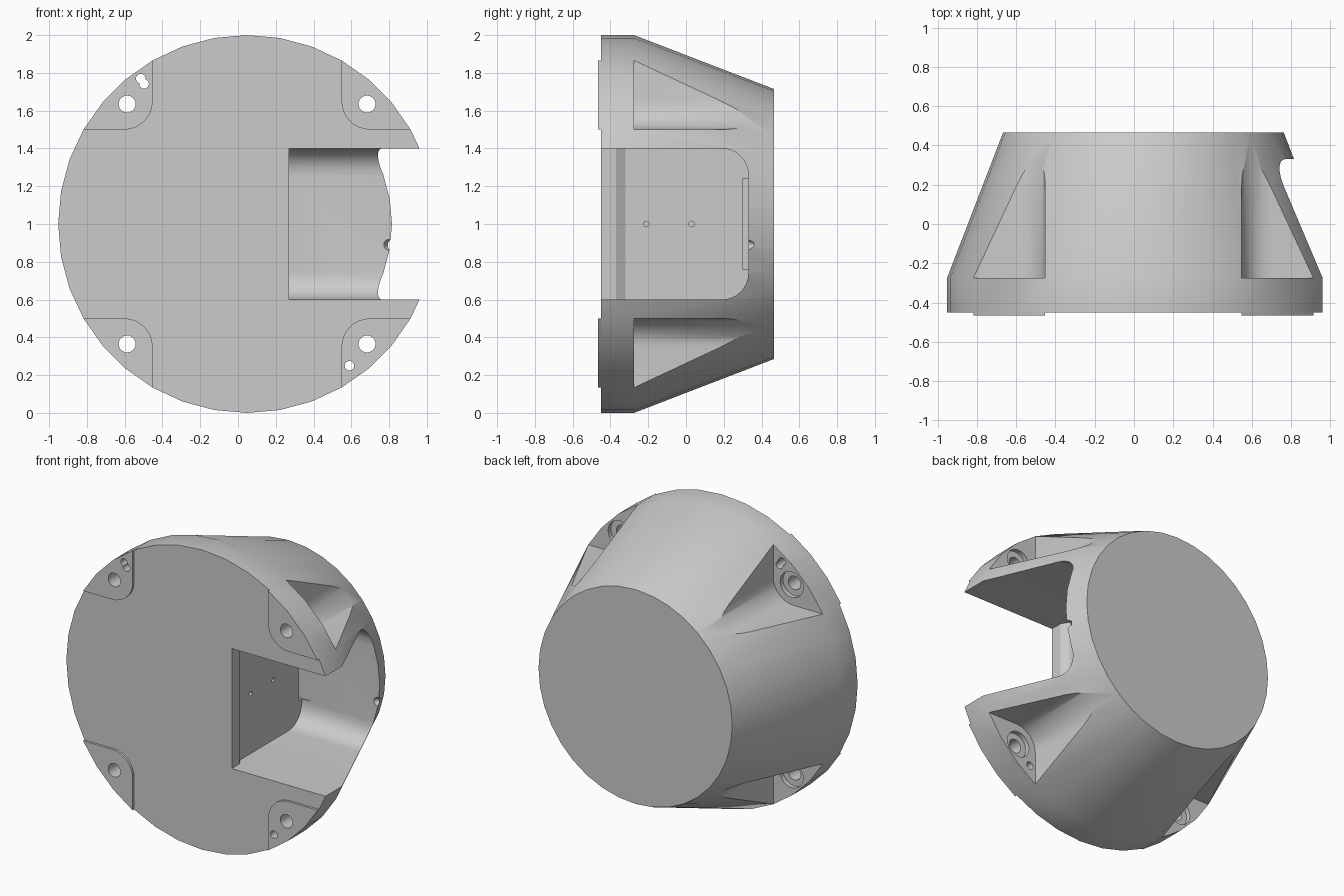
import bpy, bmesh
from math import sin, cos, pi, radians

old = bpy.data.objects.get("Cube")
if old:
    bpy.data.objects.remove(old, do_unlink=True)

CX, CZ = 0.048, 1.0          # axis of the round housing
RIM, FLOOR, BACK = -0.45, -0.275, 0.465

grey = bpy.data.materials.new("matte_grey")
grey.use_nodes = True
grey.diffuse_color = (0.6, 0.6, 0.6, 1)
grey.node_tree.nodes["Principled BSDF"].inputs["Base Color"].default_value = (0.6, 0.6, 0.6, 1)


def finish(name, bm):
    bmesh.ops.recalc_face_normals(bm, faces=bm.faces[:])
    mesh = bpy.data.meshes.new(name)
    bm.to_mesh(mesh)
    bm.free()
    mesh.materials.append(grey)
    obj = bpy.data.objects.new(name, mesh)
    bpy.context.collection.objects.link(obj)
    return obj


def lathe(name, profile, x=CX, z=CZ, n=36):
    """Closed solid turned about a y axis; profile is (y, radius) pairs."""
    bm = bmesh.new()
    rings = [[bm.verts.new((x + r * sin(2 * pi * i / n), y, z + r * cos(2 * pi * i / n)))
              for i in range(n)] for y, r in profile]
    for a, b in zip(rings, rings[1:]):
        for i in range(n):
            j = (i + 1) % n
            bm.faces.new((a[i], a[j], b[j], b[i]))
    bm.faces.new(rings[0])
    bm.faces.new(rings[-1])
    return finish(name, bm)


def prism_mesh(points, place, lo, hi):
    """Extrude a 2D outline; place(u, v, w) maps it into space."""
    bm = bmesh.new()
    a, b = [[bm.verts.new(place(u, v, w)) for u, v in points] for w in (lo, hi)]
    for i in range(len(points)):
        j = (i + 1) % len(points)
        bm.faces.new((a[i], a[j], b[j], b[i]))
    bm.faces.new(a)
    bm.faces.new(b)
    return bm


def along_y(u, v, w):
    return (u, w, v)


def along_z(u, v, w):
    return (u, v, w)


def boolean(target, cutter, operation="DIFFERENCE"):
    mod = target.modifiers.new("cut", "BOOLEAN")
    mod.operation, mod.object, mod.solver = operation, cutter, "EXACT"
    bpy.context.view_layer.objects.active = target
    bpy.ops.object.modifier_apply(modifier=mod.name)


def discard(obj):
    bpy.data.objects.remove(obj, do_unlink=True)


def corner_outline(sx, sz, inner=0.5, fillet=0.15, outer=1.2):
    c = inner + fillet
    arc = [(c - fillet * sin(t * pi / 16), c - fillet * cos(t * pi / 16)) for t in range(9)]
    pts = [(outer, inner)] + arc + [(inner, outer), (outer, outer)]
    return [(CX + sx * u, CZ + sz * v) for u, v in pts]


# Tapered round housing with a straight rim
housing = lathe("housing", [(RIM, 1.0), (FLOOR, 1.0), (BACK, 0.715)])

# Four corner pockets behind the rim, with mounting pads on the front
pads = []
for sx, side in ((1, "left"), (-1, "right")):
    for sz, level in ((1, "upper"), (-1, "lower")):
        outline = corner_outline(sx, sz)
        pocket = finish("pocket_cutter", prism_mesh(outline, along_y, FLOOR, 0.8))
        boolean(housing, pocket)
        discard(pocket)
        pad = finish(f"{level}_{side}_pad", prism_mesh(outline, along_y, -0.465, RIM))
        disc = lathe("disc_cutter", [(-0.6, 1.0), (-0.3, 1.0)])
        boolean(pad, disc, "INTERSECT")
        discard(disc)
        pads.append(pad)

# Side bay: undercut inner wall and rounded back corners
bay_plan = [(0.27, -0.6), (0.27, -0.37), (0.24, -0.32), (0.24, 0.33), (1.3, 0.33), (1.3, -0.6)]
bm = prism_mesh(bay_plan, along_z, 0.6, 1.4)
back_edges = [e for e in bm.edges
              if all(abs(v.co.y - 0.33) < 0.001 for v in e.verts)
              and abs(e.verts[0].co.z - e.verts[1].co.z) < 0.001]
bmesh.ops.bevel(bm, geom=back_edges, offset=0.14, segments=8, profile=0.5, affect="EDGES")
bay = finish("bay_cutter", bm)
boolean(housing, bay)
discard(bay)

# Narrow recess in the inner corner of the bay
strip = finish("strip_cutter", prism_mesh(
    [(0.21, 0.3), (0.3, 0.3), (0.3, 0.335), (0.21, 0.335)], along_z, 0.76, 1.24))
boolean(housing, strip)
discard(strip)

# Two pin holes in the inner wall
for y in (-0.21, 0.03):
    ring = [(y + 0.015 * cos(i * pi / 6), 1.0 + 0.015 * sin(i * pi / 6)) for i in range(12)]
    pin = finish("pin_cutter", prism_mesh(ring, lambda u, v, w: (w, u, v), 0.2, 0.3))
    boolean(housing, pin)
    discard(pin)

# Small notch in the back lip of the bay
notch = lathe("notch_cutter", [(0.31, 0.04), (0.36, 0.012)], 0.8, 0.89, 12)
boolean(housing, notch)
discard(notch)

# Screw holes with counterbores, and small locating holes
holes = [(CX + sx * 0.635, CZ + sz * 0.635, 0.045) for sx in (-1, 1) for sz in (-1, 1)]
holes += [(0.59, 0.25, 0.025), (-0.515, 1.77, 0.025), (-0.497, 1.742, 0.025)]
for x, z, r in holes:
    drill = lathe("drill_cutter", [(-0.6, r), (-0.22, r)], x, z, 24)
    boolean(housing, drill)
    for pad in pads:
        middle = [sum(c[i] for c in pad.bound_box) / 8 for i in (0, 2)]
        if (middle[0] > 0) == (x > 0) and (middle[1] > 1) == (z > 1):
            boolean(pad, drill)
    discard(drill)
    if r > 0.04:
        bore = lathe("bore_cutter", [(-0.305, 0.085), (-0.23, 0.085)], x, z, 24)
        boolean(housing, bore)
        discard(bore)

# Smooth shading that keeps the machined edges crisp
bpy.ops.object.select_all(action="DESELECT")
for obj in [housing] + pads:
    obj.select_set(True)
bpy.context.view_layer.objects.active = housing
bpy.ops.object.shade_smooth_by_angle(angle=radians(30))
